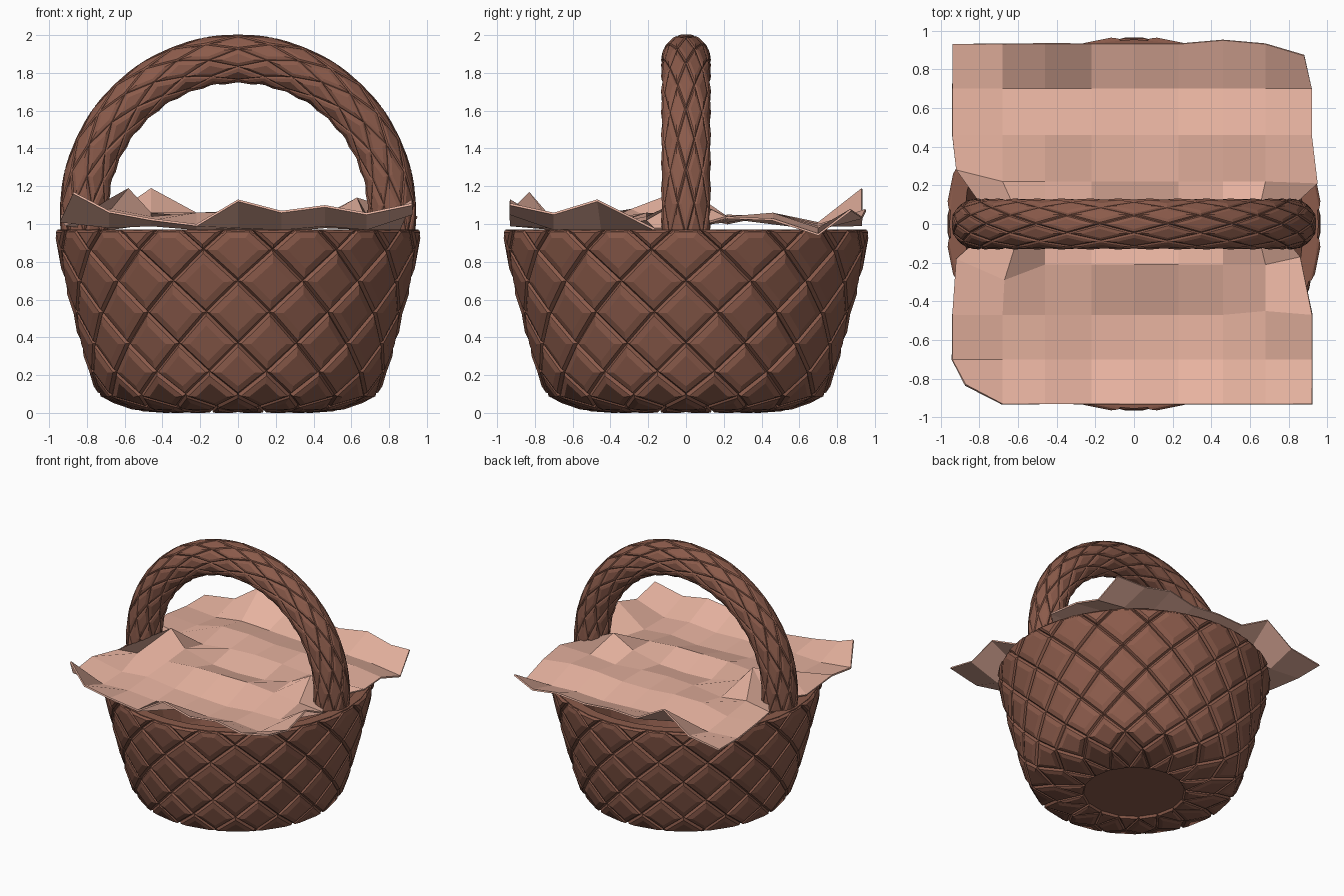
import bpy, bmesh
from math import sin, cos, pi, radians

if "Cube" in bpy.data.objects:
    bpy.data.objects.remove(bpy.data.objects["Cube"])


def material(name, rgb):
    m = bpy.data.materials.new(name)
    m.diffuse_color = (*rgb, 1)
    m.use_nodes = True
    m.node_tree.nodes["Principled BSDF"].inputs["Base Color"].default_value = m.diffuse_color
    return m


WICKER = material("wicker_brown", (0.26, 0.105, 0.07))
CLOTH = material("cloth_pink", (0.80, 0.45, 0.35))


def finish(bm, name, mat):
    me = bpy.data.meshes.new(name)
    bm.to_mesh(me)
    bm.free()
    me.materials.append(mat)
    ob = bpy.data.objects.new(name, me)
    bpy.context.collection.objects.link(ob)
    return ob


def lattice(rows, n, pos):
    """Closed tube of diamond faces; odd rows are shifted by half a cell."""
    bm = bmesh.new()
    v = [[bm.verts.new(pos(k, 2 * pi * (i + 0.5 * (k % 2)) / n)) for i in range(n)]
         for k in range(rows)]
    for k in range(rows):
        for i in range(n):
            j, m = (i + 1) % n, (i + k % 2) % n
            f = [v[k][i]]
            if k > 0:
                f.append(v[k - 1][m])
            f.append(v[k][j])
            if k < rows - 1:
                f.append(v[k + 1][m])
            bm.faces.new(f)
    bm.faces.new(v[0])
    bm.faces.new(v[-1])
    bmesh.ops.recalc_face_normals(bm, faces=bm.faces)
    return bm


def raise_diamonds(bm, steps):
    """Turn every lattice face into a raised, bevelled pad."""
    bm.normal_update()
    for f in [f for f in bm.faces if len(f.verts) <= 6]:
        c, nrm, base = f.calc_center_median(), f.normal.copy(), list(f.verts)
        src = [p.co.copy() for p in base]
        bm.faces.remove(f)
        ring = base
        for scale, height in steps:
            new = [bm.verts.new(c + (p - c) * scale + nrm * height) for p in src]
            for a in range(len(src)):
                b = (a + 1) % len(src)
                bm.faces.new((ring[a], ring[b], new[b], new[a]))
            ring = new
        bm.faces.new(ring)


# Woven bowl: (radius, height) of each lattice row, trimmed flat at the rim
BOWL = [(0.96, 1.03), (0.935, 0.865), (0.895, 0.70), (0.855, 0.535), (0.81, 0.37),
        (0.77, 0.22), (0.72, 0.10), (0.57, 0.045), (0.36, 0.02)]
bm = lattice(len(BOWL), 16, lambda k, a: (BOWL[k][0] * sin(a), -BOWL[k][0] * cos(a), BOWL[k][1]))
bmesh.ops.bisect_plane(bm, geom=bm.verts[:] + bm.edges[:] + bm.faces[:],
                       plane_co=(0, 0, 0.97), plane_no=(0, 0, 1), clear_outer=True)
raise_diamonds(bm, [(0.90, 0.018), (0.60, 0.030)])
for p in bm.verts:
    p.co.z = min(max(p.co.z, 0), 0.97)
finish(bm, "basket_bowl", WICKER)

# Rim and inner lining of the bowl
bm = bmesh.new()
LINING = [(0.955, 0.95), (0.955, 0.972), (0.88, 0.972), (0.84, 0.68), (0.74, 0.30), (0.68, 0.15)]
N = 32
rings = [[bm.verts.new((r * cos(2 * pi * i / N), r * sin(2 * pi * i / N), z)) for i in range(N)]
         for r, z in LINING]
for lo, hi in zip(rings, rings[1:]):
    for i in range(N):
        j = (i + 1) % N
        bm.faces.new((lo[i], lo[j], hi[j], hi[i]))
bm.faces.new(rings[-1])
finish(bm, "basket_lining", WICKER)

# Arched handle
ROWS, ARC, TUBE = 19, 0.82, 0.12


def handle_point(k, a):
    t = radians(-8 + 196 * k / (ROWS - 1))
    r = ARC + TUBE * cos(a)
    return (r * cos(t), TUBE * sin(a), 1.06 + r * sin(t))


bm = lattice(ROWS, 8, handle_point)
raise_diamonds(bm, [(0.88, 0.008), (0.55, 0.014)])
finish(bm, "handle", WICKER)

# Crumpled cloth: heights in hundredths of a unit, rows run front to back
XS = [-0.94, -0.68, -0.46, -0.22, 0.0, 0.23, 0.46, 0.68, 0.92]
YS = [-0.93, -0.70, -0.47, -0.21, 0.0, 0.22, 0.46, 0.70, 0.93]
HEIGHTS = [
    [117, 107, 103, 100, 113, 107, 110, 106, 111],
    [102, 99, 100, 98, 99, 98, 100, 98, 106],
    [105, 100, 102, 99, 98, 97, 99, 98, 113],
    [100, 108, 104, 106, 106, 106, 104, 102, 98],
    [98, 119, 106, 100, 99, 100, 105, 114, 98],
    [104, 104, 101, 104, 105, 104, 102, 104, 104],
    [103, 101, 106, 106, 104, 104, 106, 106, 103],
    [100, 98, 101, 100, 99, 98, 99, 98, 95],
    [100, 104, 119, 106, 107, 105, 108, 104, 108]]
NUDGE = {(0, 0): (0.07, 0.10), (8, 8): (-0.04, -0.06), (3, 1): (0.01, -0.08),
         (3, 0): (0.02, 0.03), (5, 0): (0.02, 0.06), (4, 0): (0.22, 0), (4, 1): (0.10, 0),
         (4, 7): (-0.05, 0), (4, 8): (-0.20, 0), (3, 8): (-0.06, 0.04),
         (5, 8): (0.03, -0.01), (2, 7): (0, 0.02), (8, 6): (0, 0.02)}
bm = bmesh.new()
grid = []
for j, y in enumerate(YS):
    row = []
    for i, x in enumerate(XS):
        dx, dy = NUDGE.get((j, i), (0, 0))
        row.append(bm.verts.new((x + dx, y + dy, HEIGHTS[j][i] / 100)))
    grid.append(row)
for j in range(8):
    for i in range(8):
        bm.faces.new((grid[j][i], grid[j][i + 1], grid[j + 1][i + 1], grid[j + 1][i]))
cloth = finish(bm, "cloth", CLOTH)
thick = cloth.modifiers.new("thickness", 'SOLIDIFY')
thick.thickness = 0.012
